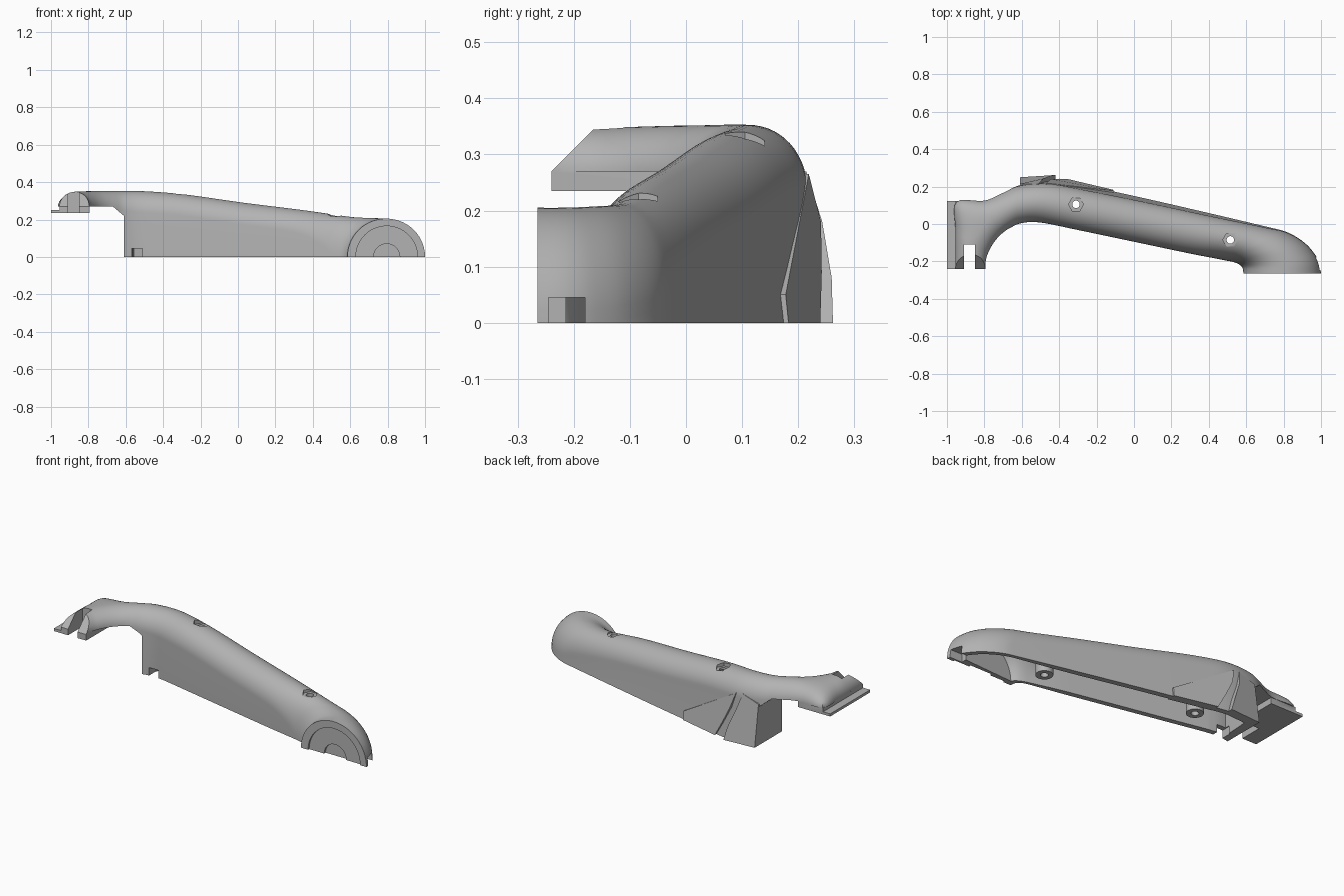
import bpy, math
from mathutils import Vector

cube = bpy.data.objects.get("Cube")
if cube:
    bpy.data.objects.remove(cube)

grey = bpy.data.materials.new("plain_grey")
grey.use_nodes = True
grey.diffuse_color = (0.45, 0.45, 0.45, 1)
grey.node_tree.nodes["Principled BSDF"].inputs["Base Color"].default_value = grey.diffuse_color


def make(name, verts, faces):
    me = bpy.data.meshes.new(name)
    me.from_pydata([tuple(v) for v in verts], [], faces)
    me.materials.append(grey)
    ob = bpy.data.objects.new(name, me)
    bpy.context.collection.objects.link(ob)
    # consistent outward normals
    bpy.context.view_layer.objects.active = ob
    bpy.ops.object.select_all(action='DESELECT')
    ob.select_set(True)
    bpy.ops.object.mode_set(mode='EDIT')
    bpy.ops.mesh.select_all(action='SELECT')
    bpy.ops.mesh.normals_make_consistent(inside=False)
    bpy.ops.object.mode_set(mode='OBJECT')
    return ob


def bridge(name, rings):
    n = len(rings[0])
    faces = [(r * n + i, r * n + (i + 1) % n, (r + 1) * n + (i + 1) % n, (r + 1) * n + i)
             for r in range(len(rings) - 1) for i in range(n)]
    faces += [tuple(range(n)), tuple(range((len(rings) - 1) * n, len(rings) * n))]
    return make(name, [v for ring in rings for v in ring], faces)


def prism_y(name, profile, y0, y1):
    return bridge(name, [[(x, y, z) for x, z in profile] for y in (y0, y1)])


def box(name, x0, x1, y0, y1, z0, z1):
    return prism_y(name, [(x0, z0), (x1, z0), (x1, z1), (x0, z1)], y0, y1)


def circle(r, n):
    return [(r * math.cos(math.tau * i / n), r * math.sin(math.tau * i / n)) for i in range(n)]


def drum_z(name, x, y, r, z0, z1, n=32):
    return bridge(name, [[(x + a, y + b, z) for a, b in circle(r, n)] for z in (z0, z1)])


def drum_y(name, x, z, r, y0, y1, n=64):
    return prism_y(name, [(x + a, z + b) for a, b in circle(r, n)], y0, y1)


def combine(target, tool, operation):
    mod = target.modifiers.new("join", 'BOOLEAN')
    mod.operation, mod.object, mod.solver = operation, tool, 'EXACT'
    bpy.ops.object.select_all(action='DESELECT')
    bpy.context.view_layer.objects.active = target
    target.select_set(True)
    bpy.ops.object.modifier_apply(modifier=mod.name)
    bpy.data.objects.remove(tool)


# Plan of the bent cover: front edge x, y, back edge x, y, crest height, crown start
rows = [(.585, -.265, 1, -.265, .205, .001), (.58, -.235, .99, -.21, .205, .001),
        (.56, -.215, .965, -.16, .206, .003), (.53, -.203, .91, -.1, .208, .01),
        (.49, -.195, .82, -.047, .21, .03), (.44, -.185, .7, -.018, .217, .07),
        (.3, -.158, .396, .045, .25, .13), (0, -.095, .055, .118, .29, .175),
        (-.3, -.032, -.255, .18, .333, .22), (-.5, .008, -.455, .215, .35, .235),
        (-.6, .005, -.61, .205, .353, .245), (-.66, -.02, -.7, .168, .353, .255),
        (-.71, -.055, -.8, .125, .352, .265), (-.75, -.1, -.95, .118, .351, .268),
        (-.78, -.155, -.955, -.03, .349, .268), (-.793, -.2, -.955, -.16, .347, .268),
        (-.795, -.24, -.955, -.24, .345, .268)]


def smooth_rows(pts, steps):
    out = []
    for i in range(len(pts) - 1):
        a, b, c, d = (Vector(pts[max(0, min(len(pts) - 1, i + k))]) for k in (-1, 0, 1, 2))
        for s in range(steps):
            t = s / steps
            out.append(b + (c - a) * (t / 2) + (a * 2 - b * 5 + c * 4 - d) * (t * t / 2)
                       + (b * 3 - a - c * 3 + d) * (t ** 3 / 2))
    return out + [Vector(pts[-1])]


def arch(row, inset, floor):
    """Walls under a rounded crown; the back wall leans outward to its foot."""
    f, b = Vector((row[0], row[1])), Vector((row[2], row[3]))
    across, width, spring = (b - f).normalized(), (b - f).length, row[5]
    # on the neck the crest keeps near the front edge and the back side spreads
    crest = min(width / 2, .1) if row[0] < -.6 else width / 2
    rise = row[4] - inset - spring
    pts = [(inset, floor)]
    for i in range(29):
        c = math.cos(math.pi * i / 28)
        side = (crest if c > 0 else width - crest) - inset
        pts.append((crest - side * c, spring + rise * math.sin(math.pi * i / 28)))
    pts.append((width - inset + .11 * spring, floor))
    return [(f.x + across.x * s, f.y + across.y * s, z) for s, z in pts]


path = smooth_rows(rows, 5)
cover = bridge("hose_cover", [arch(r, 0, 0) for r in path])

# Hollow underside, closed at both ends of the deep part
combine(cover, bridge("hollow", [arch(r, .03, -.02) for r in path[5:49]]), 'DIFFERENCE')

# Neck undercut
combine(cover, prism_y("undercut", [(-.61, -.1), (-.61, .22), (-.67, .27), (-1.2, .27), (-1.2, -.1)],
                       -.6, .6), 'DIFFERENCE')

# Mounting foot with side flange
foot = [(-1, .235), (-.795, .235), (-.795, .272), (-.955, .272), (-.955, .25), (-1, .25)]
combine(cover, prism_y("foot", foot, -.2399, .122), 'UNION')

# Sloped nose and slot on the foot
combine(cover, bridge("nose_cut", [[(x, -.24, .27), (x, -.01, .5), (x, -.4, .5), (x, -.4, .27)]
                                   for x in (-1.1, -.7)]), 'DIFFERENCE')
combine(cover, box("slot", -.91, -.85, -.3, -.11, .1, .5), 'DIFFERENCE')

# Round end: recessed disc and shallow axle socket
combine(cover, drum_y("disc_recess", .795, 0, .165, -.3, -.255), 'DIFFERENCE')
combine(cover, drum_y("axle_socket", .795, 0, .07, -.3, -.242), 'DIFFERENCE')

# Cable notches in the walls
combine(cover, box("side_notch", .92, 1.1, -.245, -.18, -.05, .045), 'DIFFERENCE')
combine(cover, box("front_notch", -.57, -.51, -.1, .07, -.05, .045), 'DIFFERENCE')

# Screw seats: inner post, hexagonal pocket, through hole
for x, y, top in ((-.31, .105, .335), (.515, -.085, .235)):
    combine(cover, drum_z("post", x, y, .045, .005, top - .045), 'UNION')
    combine(cover, drum_z("pocket", x, y, .04, top - .02, top + .1, 6), 'DIFFERENCE')
    combine(cover, drum_z("screw_hole", x, y, .02, -.1, top + .1, 24), 'DIFFERENCE')

bpy.ops.object.select_all(action='DESELECT')
bpy.context.view_layer.objects.active = cover
cover.select_set(True)
bpy.ops.object.shade_smooth_by_angle(angle=math.radians(30))


# Raised plates on the back wall, following its slant and thinning at the top
def back_plate(name, lift, outline):
    def wall(x, z):
        return .238 - .1 * z + (-.236 if x > -.45 else .12) * (x + .45)
    return bridge(name, [[(x, wall(x, z) + off * (1 - (z / .3) ** 4), z) for x, z in outline]
                         for off in (lift, -.024)])


back_plate("back_fin", .025, [(-.11, 0), (-.11, .05), (-.47, .265), (-.445, .18),
                              (-.4, .09), (-.35, 0)])
back_plate("back_end_plate", .031, [(-.61, 0), (-.61, .235), (-.51, .27), (-.485, .18),
                                    (-.445, .08), (-.42, 0)])
